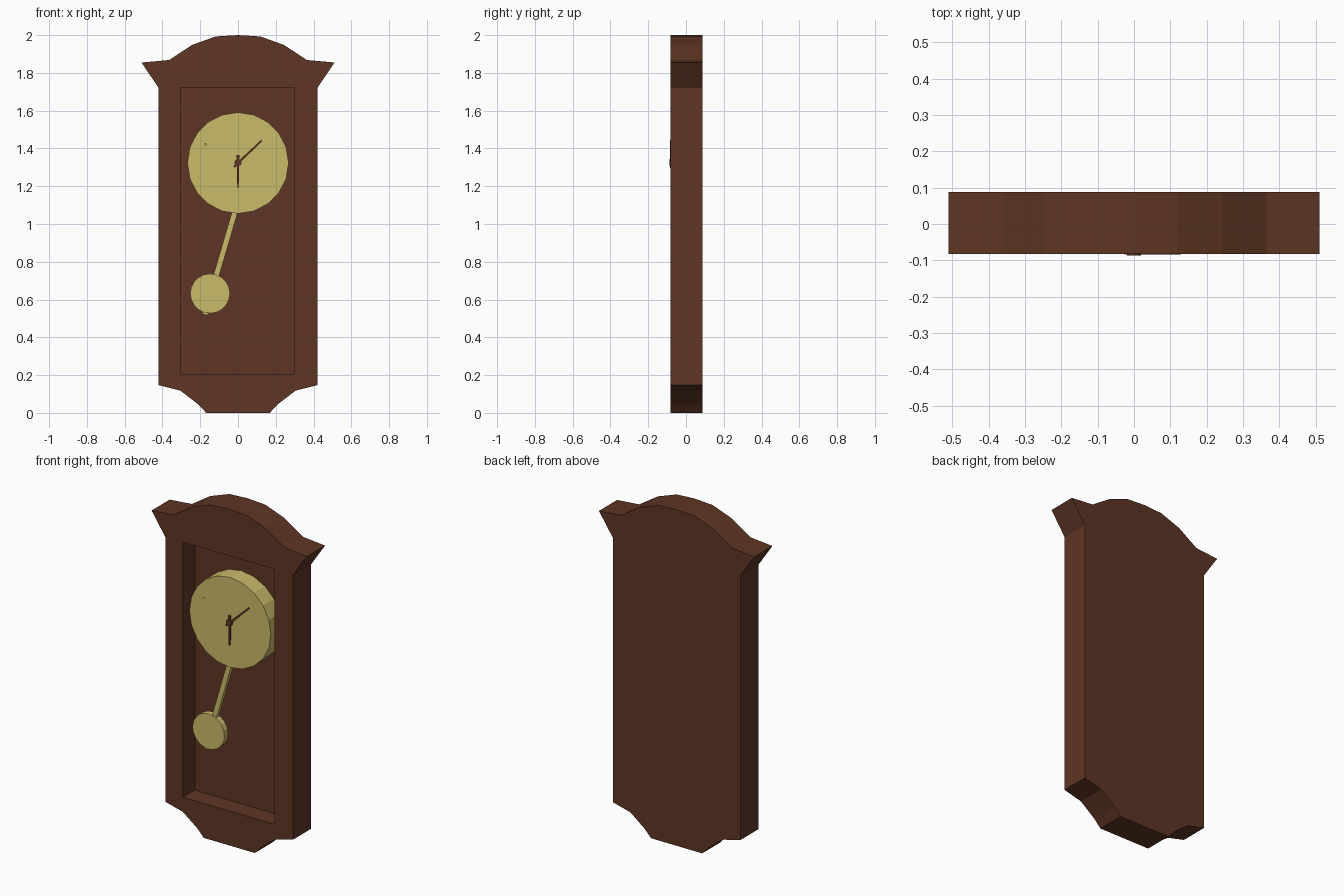
import bpy, bmesh, math
from mathutils import Vector

if "Cube" in bpy.data.objects:
    bpy.data.objects.remove(bpy.data.objects["Cube"])


def material(name, rgb):
    m = bpy.data.materials.new(name)
    m.diffuse_color = (*rgb, 1)
    m.use_nodes = True
    m.node_tree.nodes["Principled BSDF"].inputs["Base Color"].default_value = m.diffuse_color
    return m


wood = material("brown_wood", (0.112, 0.036, 0.018))
brass = material("pale_brass", (0.59, 0.50, 0.144))


def slab(name, outline, y0, y1, mat):
    """Extrude a front-view (x, z) outline from y0 (front) to y1 (back)."""
    bm = bmesh.new()
    front = bm.faces.new([bm.verts.new((x, y0, z)) for x, z in outline])
    ext = bmesh.ops.extrude_face_region(bm, geom=[front], use_keep_orig=True)
    verts = [g for g in ext["geom"] if isinstance(g, bmesh.types.BMVert)]
    bmesh.ops.translate(bm, verts=verts, vec=(0, y1 - y0, 0))
    bmesh.ops.recalc_face_normals(bm, faces=bm.faces)
    mesh = bpy.data.meshes.new(name)
    bm.to_mesh(mesh)
    bm.free()
    mesh.materials.append(mat)
    ob = bpy.data.objects.new(name, mesh)
    bpy.context.collection.objects.link(ob)
    return ob


def circle(cx, cz, r, n):
    return [(cx + r * math.cos(2 * math.pi * i / n),
             cz + r * math.sin(2 * math.pi * i / n)) for i in range(n)]


def bar(a, b, wa, wb):
    """Tapered bar outline from a to b, widths wa and wb."""
    a, b = Vector(a), Vector(b)
    d = (b - a).normalized()
    n = Vector((-d.y, d.x)) / 2
    return [tuple(p) for p in (a + n * wa, a - n * wa, b - n * wb, b + n * wb)]


def rect(x0, z0, x1, z1):
    return [(x0, z0), (x1, z0), (x1, z1), (x0, z1)]


# Case: mirrored silhouette with crown and shaped foot
half = [(0.168, 0.0), (0.21, 0.045), (0.305, 0.118), (0.42, 0.147),
        (0.42, 1.72), (0.511, 1.855), (0.365, 1.868), (0.243, 1.948),
        (0.118, 1.993)]
outline = half + [(0, 2.0)] + [(-x, z) for x, z in reversed(half)]
case = slab("case", outline, -0.082, 0.088, wood)

# Recessed window cut into the front
cutter = slab("window_cutter", rect(-0.305, 0.205, 0.297, 1.722), -0.2, 0.03, wood)
cutter.hide_render = True
cut = case.modifiers.new("window", 'BOOLEAN')
cut.operation = 'DIFFERENCE'
cut.solver = 'EXACT'
cut.object = cutter
bpy.context.view_layer.objects.active = case
case.select_set(True)
bpy.ops.object.modifier_apply(modifier=cut.name)
bpy.data.objects.remove(cutter)

# Dial drum
slab("dial", circle(0, 1.323, 0.268, 20), -0.074, 0.03, brass)

# Pendulum
slab("pendulum_rod", bar((0.0, 1.12), (-0.176, 0.52), 0.03, 0.03), -0.058, -0.035, brass)
slab("pendulum_bob", circle(-0.148, 0.632, 0.105, 20), -0.066, -0.03, brass)

# Hands, hub and small winding marks
slab("hour_hand", bar((0, 1.365), (0, 1.19), 0.014, 0.007), -0.082, -0.074, wood)
slab("minute_hand", bar((-0.021, 1.302), (0.126, 1.443), 0.013, 0.008), -0.084, -0.074, wood)
slab("hand_hub", circle(0, 1.325, 0.019, 8), -0.087, -0.074, wood)
for i, x in enumerate((-0.179, -0.169)):
    slab(f"dial_mark_{i + 1}", rect(x - 0.002, 1.415, x + 0.002, 1.43), -0.076, -0.073, wood)
